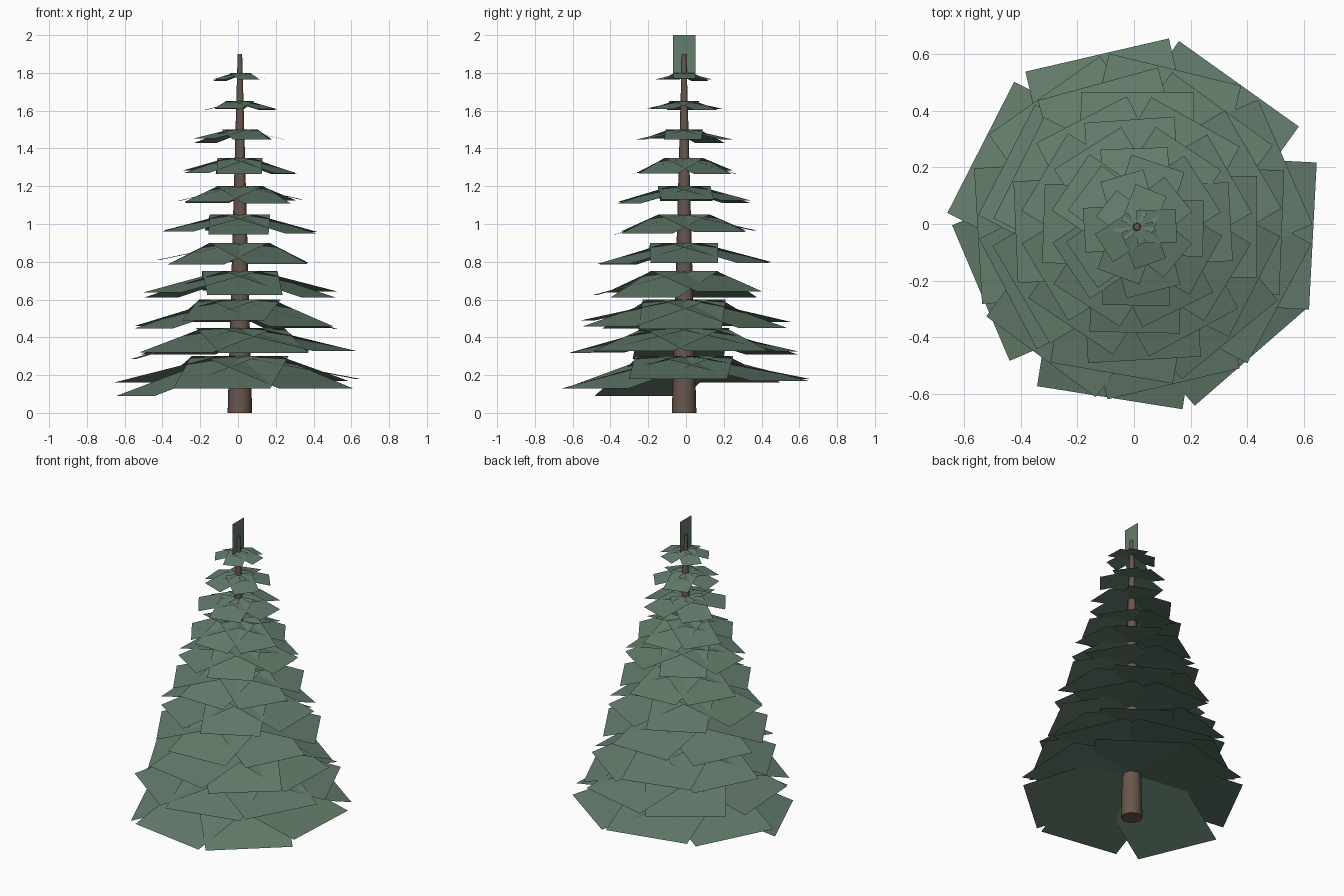
import bpy, bmesh, math, random
from mathutils import Matrix, Vector

if "Cube" in bpy.data.objects:
    bpy.data.objects.remove(bpy.data.objects["Cube"])

random.seed(4)
CX, CY = 0.01, -0.01          # trunk axis


def material(name, color):
    m = bpy.data.materials.new(name)
    m.diffuse_color = (*color, 1)
    m.use_nodes = True
    m.node_tree.nodes["Principled BSDF"].inputs["Base Color"].default_value = m.diffuse_color
    return m


needle_green = material("needle_green", (0.127, 0.205, 0.150))
bark_brown = material("bark_brown", (0.141, 0.095, 0.072))


def add_object(name, bm, mat):
    me = bpy.data.meshes.new(name)
    bm.to_mesh(me)
    bm.free()
    me.materials.append(mat)
    ob = bpy.data.objects.new(name, me)
    bpy.context.collection.objects.link(ob)
    return ob


def add_branch(bm, z, angle, length, width, drop):
    """Flat rectangular bough from the trunk axis, sloping down and outward."""
    reach = math.sqrt(length ** 2 - drop ** 2)
    place = Matrix.Translation((CX, CY, z)) @ Matrix.Rotation(math.radians(angle), 4, 'Z')
    corners = [(0, -width / 2, 0), (reach, -width / 2, -drop),
               (reach, width / 2, -drop), (0, width / 2, 0)]
    bm.faces.new([bm.verts.new(place @ Vector(c)) for c in corners])


# Trunk: slim tapering column
bm = bmesh.new()
bmesh.ops.create_cone(bm, cap_ends=True, segments=8, radius1=0.065, radius2=0.012, depth=1.9,
                      matrix=Matrix.Translation((CX, CY, 0.95)))
trunk = add_object("trunk", bm, bark_brown)
bpy.context.view_layer.objects.active = trunk
trunk.select_set(True)
bpy.ops.object.shade_smooth_by_angle(angle=math.radians(50))

# Lowest whorl: (angle, drop) of each bough
lowest = [(-3, .12), (54.5, .13), (103, .12), (153, .14), (203, .21), (261, .17), (311, .17)]

# Whorls: every second one is turned by half a step, fewer boughs higher up
for i in range(11):
    z = 0.3 + 0.15 * i
    length = 0.635 - 0.0492 * i
    count = round(7 - 0.2 * i)
    step = 360 / count
    bm = bmesh.new()
    for k in range(count):
        if i == 0:
            angle, drop = lowest[k]
        else:
            angle = (k + 0.5 * (i % 2)) * step + random.uniform(-4, 4)
            drop = length * random.uniform(0.2, 0.3)
        add_branch(bm, z, angle, length, length * 0.82, drop)
    add_object(f"branch_whorl_{i + 1}", bm, needle_green)

# Upright tip card
bm = bmesh.new()
bm.faces.new([bm.verts.new((CX, CY + y, z))
              for y, z in ((-.06, 1.8), (.06, 1.8), (.06, 2.0), (-.06, 2.0))])
add_object("tree_tip", bm, needle_green)
